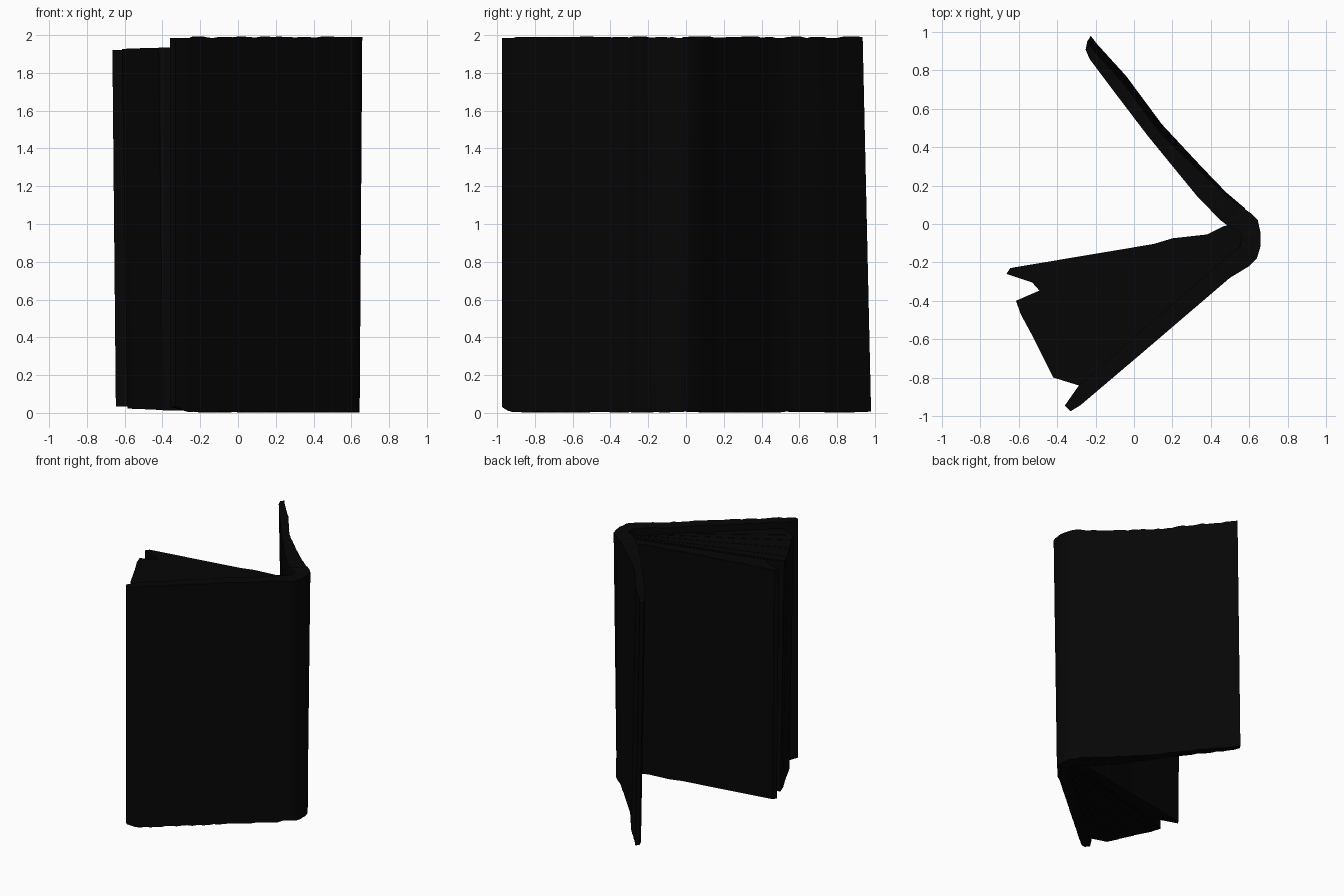
import bpy, bmesh, math, random
from mathutils import Vector

random.seed(4)
cube = bpy.data.objects.get("Cube")
if cube:
    bpy.data.objects.remove(cube, do_unlink=True)


def material(name, rgb):
    m = bpy.data.materials.new(name)
    m.use_nodes = True
    m.diffuse_color = (*rgb, 1)
    bsdf = m.node_tree.nodes["Principled BSDF"]
    bsdf.inputs["Base Color"].default_value = (*rgb, 1)
    bsdf.inputs["Roughness"].default_value = 0.8
    return m


cover_black = material("cover black", (0.0019, 0.0019, 0.0019))
page_black = material("page black", (0.0017, 0.0017, 0.0017))
hinge = Vector((.55, 0))
inward = Vector((-.79, -.61))  # from the back board toward the pages


def finish(bm, name, mat):
    bmesh.ops.recalc_face_normals(bm, faces=bm.faces)
    mesh = bpy.data.meshes.new(name)
    bm.to_mesh(mesh)
    bm.free()
    mesh.materials.append(mat)
    ob = bpy.data.objects.new(name, mesh)
    bpy.context.collection.objects.link(ob)
    bpy.ops.object.select_all(action='DESELECT')
    ob.select_set(True)
    bpy.context.view_layer.objects.active = ob
    bpy.ops.object.shade_smooth_by_angle(angle=math.radians(35))


def prism(name, outline, low, high, taper):
    bm = bmesh.new()
    base = bm.faces.new([bm.verts.new((x, y, low)) for x, y in outline])
    new = bmesh.ops.extrude_face_region(bm, geom=[base], use_keep_orig=True)["geom"]
    for v in new:
        if isinstance(v, bmesh.types.BMVert):
            v.co.z = high
    for v in bm.verts:
        if v.co.z < 1:  # the foot is drawn in toward the spine
            v.co.xy = hinge + (v.co.xy - hinge) * taper
    finish(bm, name, page_black)


# Cover: outer and inner plan points from the front free edge, round the spine
plan = [((-.33, -.975), (-.36, -.945)), ((-.28, -.945), (-.29, -.845)),
        ((.05, -.665), (0, -.59)), ((.50, -.28), (.44, -.21)),
        ((.60, -.22), (.51, -.15)), ((.64, -.18), (.55, -.12)),
        ((.658, -.12), (.56, -.09)), ((.658, -.04), (.56, -.05)),
        ((.645, .02), (.53, -.03)), ((.61, .055), (.49, -.01)),
        ((.48, .165), (.45, .02)), ((.35, .30), (.33, .14)),
        ((.145, .52), (.06, .47)), ((-.04, .77), (-.10, .68)),
        ((-.19, .935), (-.25, .88)), ((-.225, .98), (-.272, .93))]
stations = []
for (a, b), (c, d) in zip(plan, plan[1:]):
    a, b, c, d = map(Vector, (a, b, c, d))
    steps = max(1, round((c - a).length / 0.04))
    stations += [(a.lerp(c, i / steps), b.lerp(d, i / steps)) for i in range(steps)]
stations.append(tuple(map(Vector, plan[-1])))


def lean(p, z, is_inner):
    p = p.copy()
    if p.y > 0.06:  # the back board leans over the pages toward its top
        weight = min(1, (p.y - 0.06) / 0.4)
        shift = -0.018 * (2 - z) if is_inner else 0.018 * z
        p += inward * shift * weight
        p += (hinge - p) * 0.012 * z
    elif p.x > 0.55:  # the spine draws in toward its foot
        p.x -= 0.007 * (2 - z)
        p.y += (-.07 - p.y) * 0.1 * (2 - z)
    return (p.x, p.y, z)


bm = bmesh.new()
rings = []
worn = {0: 0.03, 1: 0.01}  # worn lower corner
for index, (outer, inner) in enumerate(stations):
    top = 1.986 + random.uniform(-.004, .006)
    bottom = 0.007 + random.uniform(-.006, .003) + worn.get(index, 0)
    ring = [bm.verts.new(lean(*args)) for args in (
        (outer, bottom, False), (outer, top, False),
        (inner, top, True), (inner, bottom, True))]
    rings.append(ring)
for r, s in zip(rings, rings[1:]):
    for i in range(4):
        j = (i + 1) % 4
        bm.faces.new((r[i], r[j], s[j], s[i]))
bm.faces.new(rings[0])
bm.faces.new(rings[-1])
finish(bm, "cover", cover_black)

# Page block: gathered sections fanning out from the spine
fore_edge = [(-.275, -.845), (-.42, -.80), (-.46, -.72), (-.52, -.60),
             (-.59, -.47), (-.615, -.40), (-.50, -.35)]
count = len(fore_edge) - 1
for i in range(count):
    root = [Vector((.57, -.17)).lerp(Vector((.60, -.06)), k / count) for k in (i, i + 1)]
    prism("page_section_%d" % (i + 1),
          [fore_edge[i], root[0], root[1], fore_edge[i + 1]],
          0.012 + 0.003 * i, 1.935 - 0.002 * i, 0.975)

# Loose leaves lying over the block
prism("loose_leaves", [(-.665, -.26), (-.645, -.23), (.10, -.105), (.20, -.075),
                       (.38, -.055), (.47, -.01), (.54, 0), (.60, -.06), (-.49, -.35),
                       (-.53, -.305)], 0.035, 1.922, 0.985)
